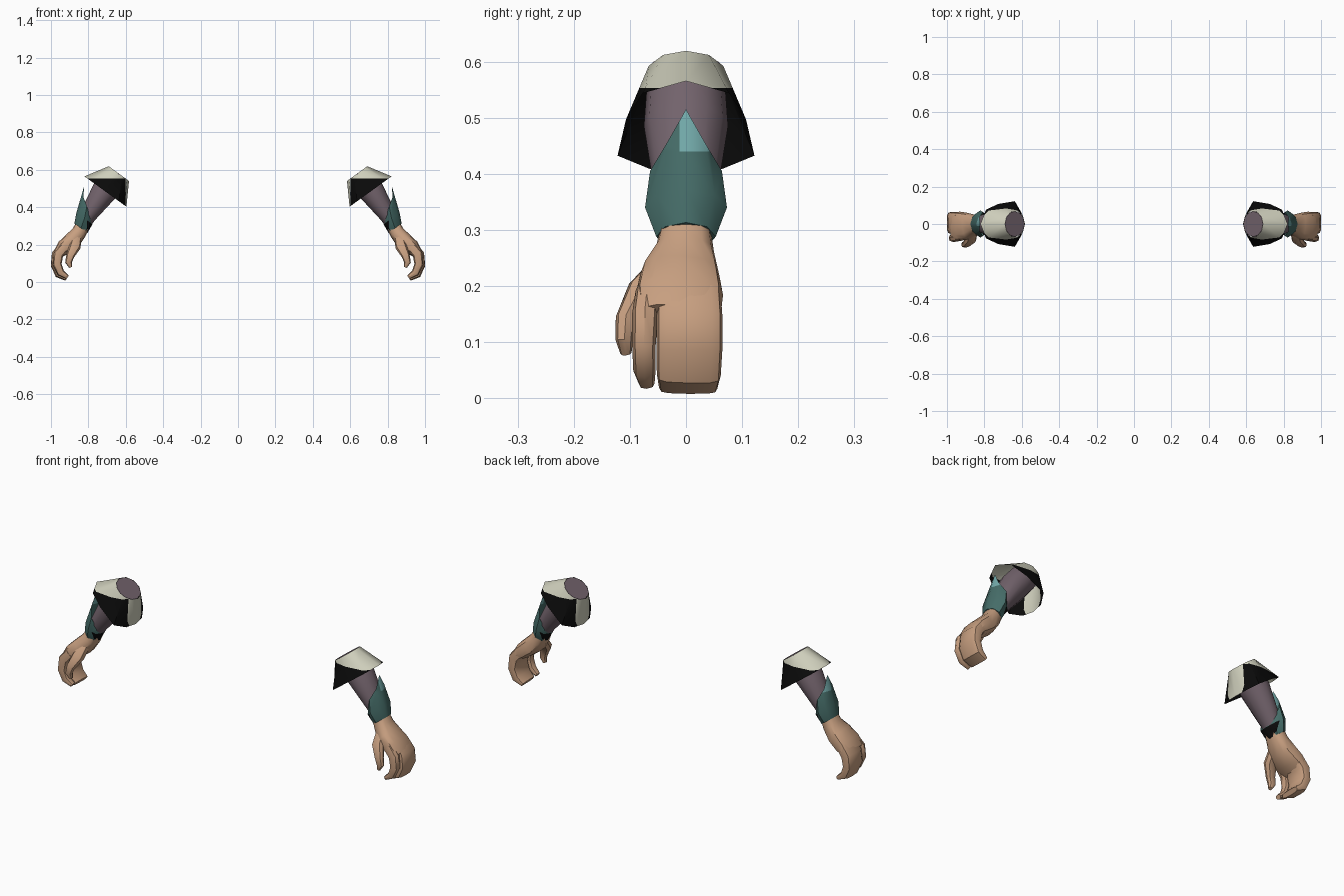
import bpy, bmesh, math
from mathutils import Vector

if "Cube" in bpy.data.objects:
    bpy.data.objects.remove(bpy.data.objects["Cube"])


def material(name, r, g, b):
    m = bpy.data.materials.new(name)
    m.diffuse_color = (r, g, b, 1)
    m.use_nodes = True
    m.node_tree.nodes["Principled BSDF"].inputs["Base Color"].default_value = m.diffuse_color
    return m


SKIN = material("skin", 0.57, 0.345, 0.215)
CREAM = material("cream", 0.62, 0.62, 0.50)
BLACK = material("black", 0.003, 0.003, 0.003)
PURPLE = material("dusky_purple", 0.17, 0.125, 0.15)
TEAL = material("teal", 0.06, 0.15, 0.138)
LIGHT = material("light_teal", 0.17, 0.40, 0.40)


def oval(c, u, v, ru, rv, n, p=1.0):
    """Ring of points around c; p below 1 makes it squarer."""
    pts = []
    for i in range(n):
        a = 2 * math.pi * i / n
        x, y = math.cos(a), math.sin(a)
        x = math.copysign(abs(x) ** p, x) if abs(x) > 1e-6 else 0
        y = math.copysign(abs(y) ** p, y) if abs(y) > 1e-6 else 0
        pts.append(Vector(c) + u * ru * x + v * rv * y)
    return pts


def loft(name, rings, mats, cap_start=True, cap_end=True, cuts=(), rule=None, angle=40):
    """Skin rings into one part, cut colour borders, mirror to the other arm."""
    bm = bmesh.new()
    vr = [[bm.verts.new(p) for p in r] for r in rings]
    n = len(rings[0])
    for a, b in zip(vr, vr[1:]):
        for i in range(n):
            j = (i + 1) % n
            bm.faces.new((a[i], a[j], b[j], b[i]))
    if cap_start:
        bm.faces.new(vr[0][::-1])
    if cap_end:
        bm.faces.new(vr[-1])
    bmesh.ops.recalc_face_normals(bm, faces=bm.faces[:])
    for co, no in cuts:
        geom = bm.verts[:] + bm.edges[:] + bm.faces[:]
        bmesh.ops.bisect_plane(bm, geom=geom, plane_co=co, plane_no=no, dist=1e-5)
    if rule:
        for f in bm.faces:
            f.material_index = rule(f.calc_center_median())
    me = bpy.data.meshes.new(name)
    bm.to_mesh(me)
    bm.free()
    for m in mats:
        me.materials.append(m)
    ob = bpy.data.objects.new(name, me)
    bpy.context.collection.objects.link(ob)
    bpy.ops.object.select_all(action='DESELECT')
    ob.select_set(True)
    bpy.context.view_layer.objects.active = ob
    bpy.ops.object.shade_smooth_by_angle(angle=math.radians(angle))
    mir = ob.modifiers.new("other_arm", 'MIRROR')
    mir.use_mirror_merge = False
    return ob


def limb(name, path, mat, n=8, p=1.0):
    """Tube along (x, y, z, thickness radius, width radius) stations."""
    c = [Vector(s[:3]) for s in path]
    rings = []
    for i, s in enumerate(path):
        t = (c[min(i + 1, len(c) - 1)] - c[max(i - 1, 0)]).normalized()
        v = Vector((0, 1, 0))
        v = (v - t * v.dot(t)).normalized()
        rings.append(oval(c[i], t.cross(v), v, s[3], s[4], n, p))
    return loft(name, rings, [mat])


U = Vector((0.81, 0, 0.586))     # across the arm, up and outward
V = Vector((0, 1, 0))

# Sleeved arm with its closed upper end
arm = [((0.637, 0, 0.58), 0.065, 0.068), ((0.715, 0, 0.485), 0.069, 0.075),
       ((0.80, 0, 0.36), 0.046, 0.055), ((0.83, 0, 0.31), 0.04, 0.045)]
loft("sleeve", [oval(c, U, V, a, b, 12) for c, a, b in arm], [PURPLE])

# Flared shoulder guard, cream with black front and back panels
top = oval((0.637, 0, 0.58), U, V, 0.067, 0.07, 10)
half = [(0.137, 0), (0.10, 0.077), (0.02, 0.107), (-0.09, 0.122), (-0.13, 0.065), (-0.14, 0)]
rim2d = half + [(t, -y) for t, y in half[-2:0:-1]]
rim = [Vector((0.71, 0, 0.485)) + U * t + V * y for t, y in rim2d]
loft("shoulder_guard", [top, rim], [CREAM, BLACK], False, False,
     cuts=[((0, 0, 0.553), (0, 0, 1)), ((0.602, 0, 0), (1, 0, 0))],
     rule=lambda c: int(c.z < 0.553 and c.x > 0.602))

# Cuff with a pointed outer edge
spike = [(0.822, 0, 0.515), (0.827, 0.034, 0.455), (0.808, 0.064, 0.405),
         (0.79, 0.047, 0.345), (0.78, 0, 0.318)]
edge = [Vector(p) for p in spike] + [Vector((x, -y, z)) for x, y, z in spike[-2:0:-1]]
cuff = [edge, oval((0.821, 0, 0.34), U, V, 0.053, 0.073, 8),
        oval((0.84, 0, 0.288), U, V, 0.043, 0.053, 8)]


def cuff_colour(c):
    if c.z > 0.44 and c.y > -0.012:
        return 1
    return 2 if c.x < 0.808 and c.z < 0.322 else 0


loft("cuff", cuff, [TEAL, LIGHT, BLACK], False, True,
     cuts=[((0, 0, 0.44), (0, 0, 1)), ((0, -0.012, 0), (0, 1, 0)),
           ((0.808, 0, 0), (1, 0, 0))], rule=cuff_colour)

# Hand: palm, joined fingers, forefinger and thumb
limb("palm", [(0.825, 0, 0.315, 0.037, 0.042), (0.85, -0.002, 0.265, 0.04, 0.052),
              (0.885, -0.01, 0.222, 0.046, 0.070), (0.93, -0.012, 0.185, 0.042, 0.078),
              (0.965, -0.012, 0.15, 0.026, 0.074)], SKIN, 12, 0.75)
limb("fingers", [(0.935, 0.006, 0.185, 0.03, 0.056), (0.966, 0.006, 0.145, 0.031, 0.059),
                 (0.974, 0.006, 0.09, 0.027, 0.059), (0.955, 0.005, 0.042, 0.024, 0.057),
                 (0.917, 0.004, 0.018, 0.012, 0.052)], SKIN, 12, 0.55)
limb("forefinger", [(0.925, -0.068, 0.19, 0.026, 0.022), (0.96, -0.073, 0.15, 0.027, 0.023),
                    (0.967, -0.075, 0.095, 0.024, 0.021), (0.948, -0.074, 0.05, 0.02, 0.02),
                    (0.912, -0.07, 0.026, 0.011, 0.014)], SKIN, 8, 0.85)
limb("thumb", [(0.862, -0.04, 0.235, 0.026, 0.024), (0.872, -0.08, 0.19, 0.031, 0.026),
               (0.897, -0.107, 0.14, 0.022, 0.019), (0.906, -0.11, 0.105, 0.018, 0.016),
               (0.895, -0.107, 0.08, 0.009, 0.01)], SKIN, 8, 0.9)
